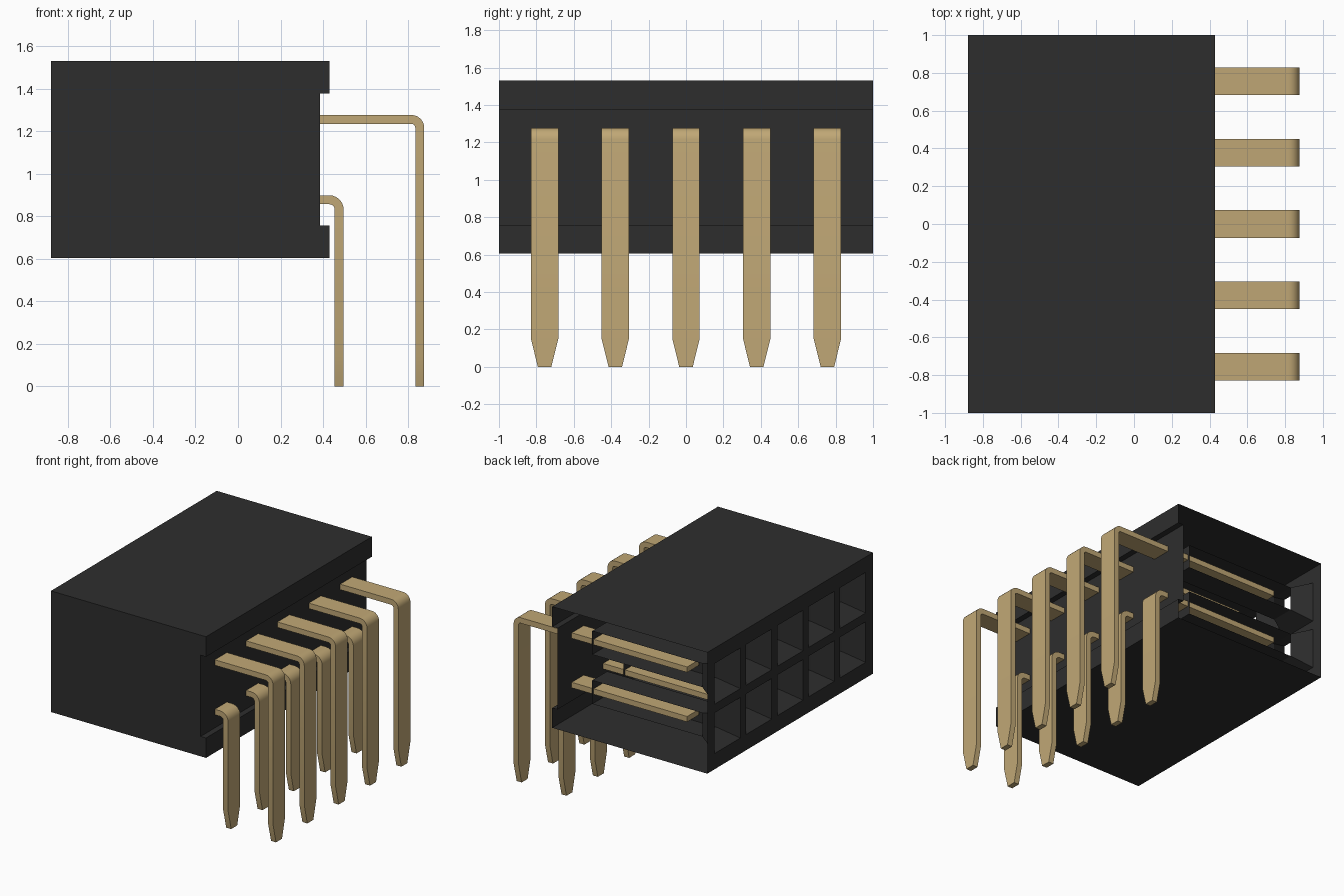
import bpy, bmesh, math

if "Cube" in bpy.data.objects:
    bpy.data.objects.remove(bpy.data.objects["Cube"], do_unlink=True)


def material(name, rgb):
    m = bpy.data.materials.new(name)
    m.use_nodes = True
    m.diffuse_color = (*rgb, 1)
    bsdf = m.node_tree.nodes["Principled BSDF"]
    bsdf.inputs["Base Color"].default_value = (*rgb, 1)
    bsdf.inputs["Roughness"].default_value = 0.6
    return m


BLACK = material("black plastic", (0.027, 0.027, 0.027))
GOLD = material("gold metal", (0.53, 0.39, 0.18))

COLUMNS = [(i - 2) * 0.378 for i in range(5)]
ROWS = [0.88, 1.257]
X0, X1, RECESS = -0.88, 0.43, 0.385
Z0, Z1 = 0.605, 1.53
MOUTH, BORE = 0.155, 0.09          # half sizes of the socket opening and bore


def finish(bm, name, mat):
    bmesh.ops.remove_doubles(bm, verts=bm.verts, dist=0.0005)
    mesh = bpy.data.meshes.new(name)
    bm.to_mesh(mesh)
    bm.free()
    mesh.materials.append(mat)
    obj = bpy.data.objects.new(name, mesh)
    bpy.context.collection.objects.link(obj)
    return obj


def face(bm, points):
    return bm.faces.new([bm.verts.new(p) for p in points])


def square(x, y, z, h):
    return [(x, y + a * h, z + b * h) for a, b in ((-1, -1), (1, -1), (1, 1), (-1, 1))]


# Housing shell: notched profile along y, open at the +y end
bm = bmesh.new()
profile = [(X0, Z0), (X1, Z0), (X1, 0.757), (RECESS, 0.757),
           (RECESS, 1.377), (X1, 1.377), (X1, Z1), (X0, Z1)]
for (xa, za), (xb, zb) in zip(profile, profile[1:]):
    face(bm, [(xa, 1, za), (xa, -1, za), (xb, -1, zb), (xb, 1, zb)])
face(bm, [(x, -1, z) for x, z in profile])

# Socket face: grid with the openings left out
ys = [-1] + [c + s * MOUTH for c in COLUMNS for s in (-1, 1)] + [1]
zs = [Z0] + [r + s * MOUTH for r in ROWS for s in (-1, 1)] + [Z1]
for i in range(len(ys) - 1):
    for j in range(len(zs) - 1):
        if i % 2 and j % 2:
            continue
        face(bm, [(X0, ys[i], zs[j]), (X0, ys[i], zs[j + 1]),
                  (X0, ys[i + 1], zs[j + 1]), (X0, ys[i + 1], zs[j])])
finish(bm, "housing", BLACK)

# Sockets: tapered mouth, then a bore open on its +y side
bm = bmesh.new()
for y in COLUMNS:
    for z in ROWS:
        mouth = square(X0, y, z, MOUTH)
        throat = square(X0 + 0.15, y, z, BORE)
        back = square(0.2, y, z, BORE)
        for k in range(4):
            n = (k + 1) % 4
            face(bm, [mouth[k], mouth[n], throat[n], throat[k]])
            if k != 1:
                face(bm, [throat[k], throat[n], back[n], back[k]])
        face(bm, back)
finish(bm, "sockets", BLACK)


def bent_pin(name, y, top, reach, radius):
    """Flat strip running out along x, bent down to a tapered tip."""
    t, w = 0.042, 0.073
    inner = radius - t
    cx, cz = reach - radius, top - radius
    rings = [((-0.59, top), (-0.59, top - t), w)]
    for k in range(7):
        a = math.radians(90 - 15 * k)
        c, s = math.cos(a), math.sin(a)
        rings.append(((cx + radius * c, cz + radius * s),
                      (cx + inner * c, cz + inner * s), w))
    rings += [((reach, z), (reach - t, z), h) for z, h in ((0.15, w), (0, 0.036))]
    bm = bmesh.new()
    loops = [[bm.verts.new((p[0], y + s * h, p[1]))
              for p, s in ((o, -1), (o, 1), (i, 1), (i, -1))] for o, i, h in rings]
    for a, b in zip(loops, loops[1:]):
        for k in range(4):
            n = (k + 1) % 4
            bm.faces.new([a[k], a[n], b[n], b[k]])
    bm.faces.new(loops[0])
    bm.faces.new(loops[-1])
    bmesh.ops.recalc_face_normals(bm, faces=bm.faces)
    return finish(bm, name, GOLD)


# Two rows of right-angle pins
pins = []
for i, y in enumerate(COLUMNS):
    pins.append(bent_pin(f"lower_pin_{i + 1}", y, 0.899, 0.497, 0.067))
    pins.append(bent_pin(f"upper_pin_{i + 1}", y, 1.277, 0.876, 0.06))

bpy.ops.object.select_all(action="DESELECT")
for p in pins:
    p.select_set(True)
bpy.context.view_layer.objects.active = pins[0]
bpy.ops.object.shade_smooth_by_angle(angle=math.radians(30))
